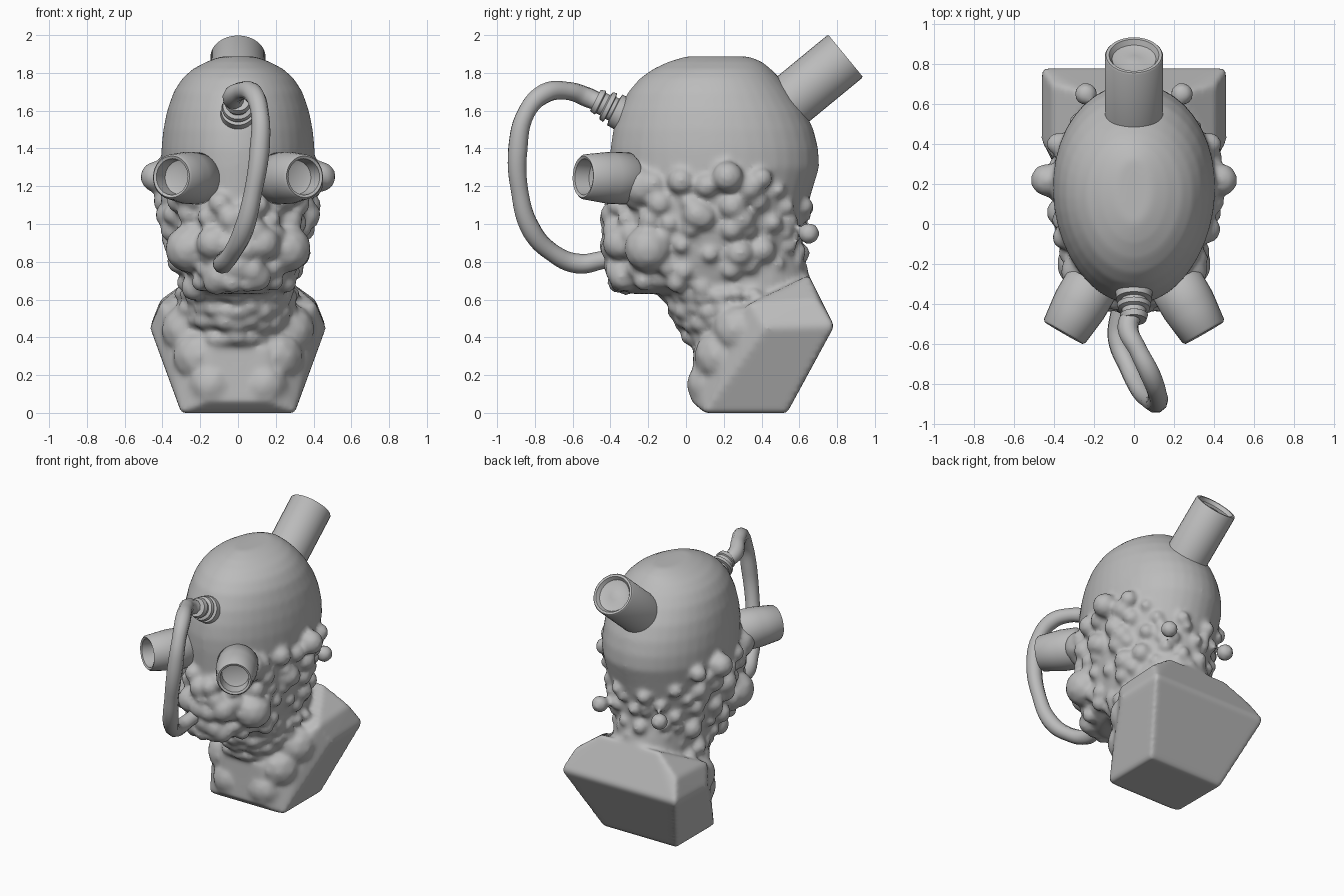
import bpy, bmesh, math, random
from mathutils import Vector, Matrix

random.seed(4)
cube = bpy.data.objects.get("Cube")
if cube:
    bpy.data.objects.remove(cube, do_unlink=True)

clay = bpy.data.materials.new("grey_clay")
clay.use_nodes = True
GREY = (0.5, 0.5, 0.5, 1)
clay.diffuse_color = GREY
clay.node_tree.nodes["Principled BSDF"].inputs["Base Color"].default_value = GREY


def finish(name, bm, angle=40):
    bmesh.ops.recalc_face_normals(bm, faces=bm.faces)
    mesh = bpy.data.meshes.new(name)
    bm.to_mesh(mesh)
    bm.free()
    mesh.materials.append(clay)
    obj = bpy.data.objects.new(name, mesh)
    bpy.context.collection.objects.link(obj)
    mesh.shade_smooth()
    mesh.set_sharp_from_angle(angle=math.radians(angle))
    return obj


def skin(bm, rings):
    """Bridge equal rings of points and cap both ends."""
    loops = [[bm.verts.new(p) for p in ring] for ring in rings]
    n = len(loops[0])
    for a, b in zip(loops, loops[1:]):
        for i in range(n):
            j = (i + 1) % n
            bm.faces.new((a[i], a[j], b[j], b[i]))
    bm.faces.new(loops[0])
    bm.faces.new(loops[-1])


def lathe(name, start, end, profile, n=32):
    """Turn (distance, radius) pairs about the line start-end."""
    start, end = Vector(start), Vector(end)
    axis = end - start
    turn = axis.to_track_quat('Z', 'Y')
    bm = bmesh.new()
    skin(bm, [[start + turn @ Vector((r * math.cos(math.tau * i / n),
                                      r * math.sin(math.tau * i / n),
                                      d * axis.length)) for i in range(n)]
              for d, r in profile])
    return finish(name, bm)


# Head and neck sections: height, front, back, half width
HEAD = [(0.63, -0.30, 0.52, 0.19), (0.68, -0.36, 0.58, 0.28),
        (0.8, -0.39, 0.61, 0.32), (1.0, -0.39, 0.62, 0.365),
        (1.15, -0.39, 0.66, 0.39), (1.3, -0.40, 0.705, 0.405),
        (1.4, -0.40, 0.70, 0.405), (1.5, -0.385, 0.675, 0.395),
        (1.6, -0.355, 0.63, 0.375), (1.7, -0.305, 0.56, 0.34),
        (1.77, -0.245, 0.50, 0.295), (1.82, -0.175, 0.45, 0.24),
        (1.86, -0.09, 0.40, 0.165), (1.887, 0.0, 0.33, 0.09)]
NECK = [(0.2, 0.1, 0.5, 0.2), (0.36, 0.06, 0.6, 0.24),
        (0.5, -0.02, 0.68, 0.27), (0.62, -0.08, 0.68, 0.28),
        (0.8, -0.08, 0.63, 0.28), (0.88, -0.08, 0.60, 0.28)]


def section(table, z):
    for a, b in zip(table, table[1:]):
        if z <= b[0]:
            t = max(0, (z - a[0]) / (b[0] - a[0]))
            return [p + (q - p) * t for p, q in zip(a[1:], b[1:])]
    return table[-1][1:]


def surface(table, z, ang):
    front, back, w = section(table, z)
    s = math.sin(ang)
    return Vector((w * math.cos(ang) * (1 + 0.06 * s),
                   (front + back) / 2 + (back - front) / 2 * s, z))


def lump(bm, pos, r, squash=1):
    bmesh.ops.create_icosphere(
        bm, subdivisions=2, radius=r,
        matrix=Matrix.Translation(pos) @ Matrix.Diagonal((1, 1, squash, 1)))


bm = bmesh.new()
for table in (HEAD, NECK):
    skin(bm, [[surface(table, s[0], math.tau * i / 40) for i in range(40)]
              for s in table])

# Lumpy growth over the cheeks, jaw and nape
for row in range(7):
    z0 = 0.69 + row * 0.085
    for i in range(18):
        ang = math.tau * (i + 0.5 * (row % 2)) / 18 + random.uniform(-.09, .09)
        z = z0 + random.uniform(-0.03, 0.03)
        side = abs(math.cos(ang))
        limit = 1.06 + 0.2 * side if math.sin(ang) < 0.3 else 1.05 + 0.2 * side
        if z > limit:
            continue
        p = surface(HEAD, z, ang)
        p.x *= 0.98
        back = math.sin(ang) > 0.6
        lump(bm, p, random.uniform(0.04, 0.055) if back else random.uniform(0.045, 0.078))

# Folded rings of lumps round the neck and upper chest
for z in (0.4, 0.48, 0.55, 0.62):
    for i in range(15):
        ang = math.pi * (0.95 + 1.1 * i / 14)
        p = surface(NECK, z + random.uniform(-0.015, 0.015), ang)
        lump(bm, p, random.uniform(0.045, 0.07), 0.8)

# Large paired lumps: ears, cheeks, chin and chest folds
for side in (-1, 1):
    for x, y, z, r in [(0.435, 0.22, 1.25, 0.085), (0.38, 0.40, 1.24, 0.06),
                       (0.26, -0.2, 0.87, 0.13), (0.36, 0.06, 1.05, 0.08),
                       (0.13, -0.35, 0.9, 0.095), (0.1, -0.33, 0.72, 0.08),
                       (0.26, -0.24, 1.2, 0.11), (0.24, 0.65, 0.95, 0.06),
                       (0.14, 0.13, 0.15, 0.13), (0.2, 0.19, 0.3, 0.15),
                       (0.27, 0.28, 0.44, 0.14)]:
        lump(bm, (side * x, y, z), r)
lump(bm, (0, -0.35, 0.78), 0.09)

# Angular bust, hulled from its corners and fused with the neck
corners = [bm.verts.new((side * x, y, z)) for side in (-1, 1) for x, y, z in
           [(0.465, 0.785, 0.46), (0.465, 0.42, 0.45), (0.41, 0.34, 0.58),
            (0.41, 0.70, 0.60), (0.30, 0.535, 0), (0.30, 0.10, 0),
            (0.17, 0.03, 0.06), (0.15, 0.04, 0.34), (0.23, 0.65, 0.73)]]
bmesh.ops.convex_hull(bm, input=corners)

body = finish("head_neck_and_bust", bm, 180)
remesh = body.modifiers.new("fuse", 'REMESH')
remesh.mode = 'VOXEL'
remesh.voxel_size = 0.016
remesh.use_smooth_shade = True
soften = body.modifiers.new("soften", 'SMOOTH')
soften.factor = 0.5
soften.iterations = 7

# Hollow eye tubes
for side, label in ((1, "left"), (-1, "right")):
    lathe(label + "_eye_tube", (side * 0.205, -0.29, 1.24), (side * 0.352, -0.545, 1.25),
          [(0, 0.12), (0.08, 0.138), (0.45, 0.138), (0.6, 0.133), (0.96, 0.12),
           (1, 0.11), (0.98, 0.096), (0.7, 0.09), (0.66, 0.06)])

# Chimney pipe with a shallow dished end
lathe("rear_pipe", (0, 0.45, 1.565), (0, 0.845, 1.89),
      [(0, 0.146), (0.985, 0.146), (1, 0.14), (1, 0.125),
       (0.95, 0.11), (0.93, 0.07), (0.95, 0.03)])

# Stepped hose fitting on the forehead
lathe("hose_fitting", (0, -0.31, 1.57), (0, -0.48, 1.655),
      [(0, 0.095), (0.4, 0.09), (0.42, 0.065), (0.52, 0.065), (0.54, 0.085),
       (0.66, 0.08), (0.7, 0.06), (0.82, 0.06), (0.85, 0.07), (1, 0.062)])

# Breathing hose looping from forehead to mouth
path = [(0, -0.43, 1.63), (-0.03, -0.52, 1.67), (0.02, -0.63, 1.705),
        (0.08, -0.75, 1.69), (0.115, -0.845, 1.59), (0.115, -0.89, 1.4),
        (0.08, -0.88, 1.17), (0.03, -0.82, 0.97), (-0.03, -0.71, 0.85),
        (-0.08, -0.57, 0.79), (-0.07, -0.44, 0.81), (-0.05, -0.33, 0.83)]
curve = bpy.data.curves.new("breathing_hose", 'CURVE')
curve.dimensions = '3D'
curve.bevel_depth = 0.05
curve.bevel_resolution = 3
curve.use_fill_caps = True
spline = curve.splines.new('BEZIER')
spline.bezier_points.add(len(path) - 1)
spline.resolution_u = 6
for i, (point, co) in enumerate(zip(spline.bezier_points, path)):
    point.co = co
    point.handle_left_type = point.handle_right_type = 'AUTO'
    point.radius = 1.06 if i % 2 else 0.95
curve.materials.append(clay)
bpy.context.collection.objects.link(bpy.data.objects.new("breathing_hose", curve))
